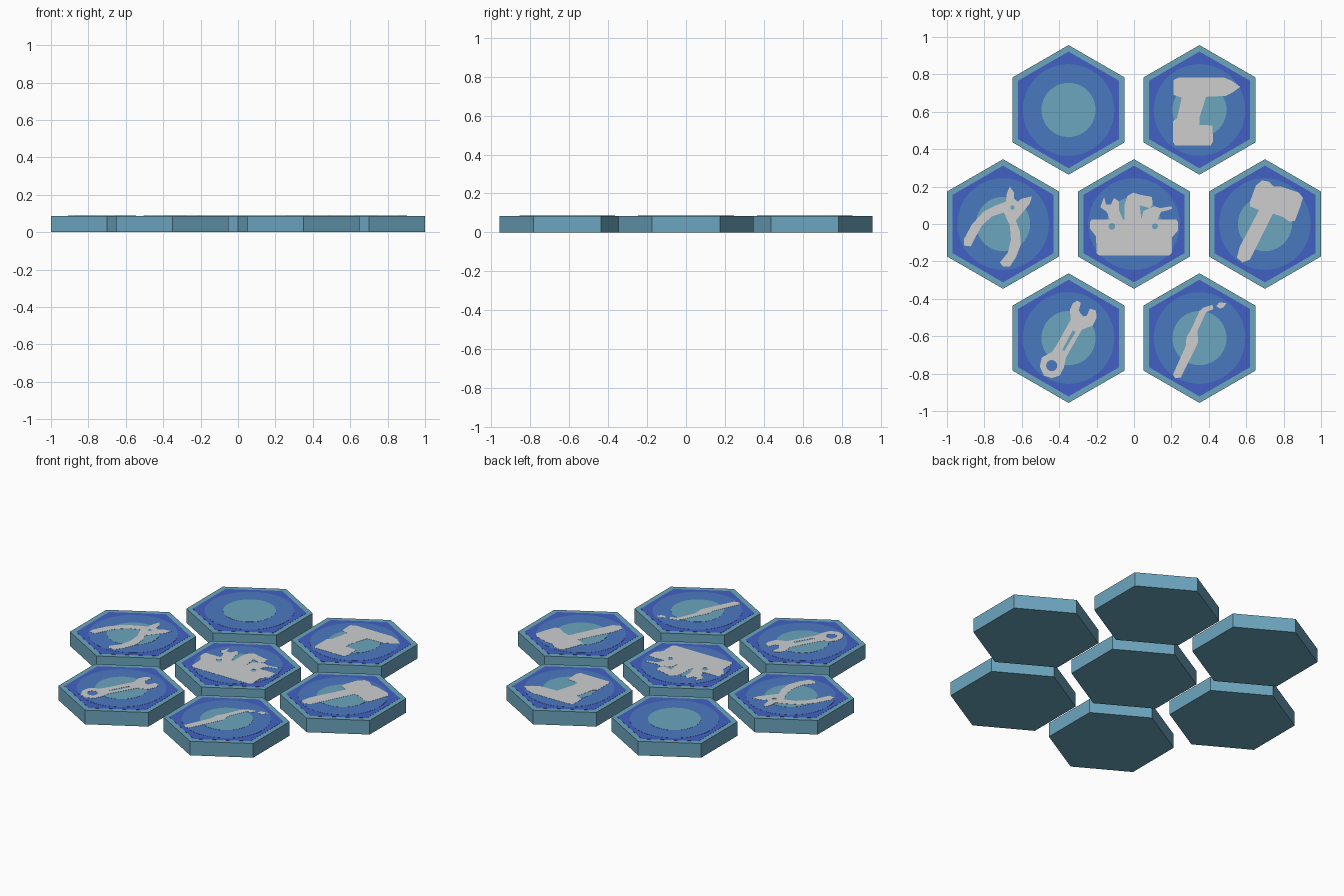
import bpy, math

if "Cube" in bpy.data.objects:
    bpy.data.objects.remove(bpy.data.objects["Cube"])

TOP = 0.085      # height of the tile bodies
STEP = 0.0008    # thickness of each painted plate


def material(name, r, g, b):
    lin = [(c / 255 / 12.92) if c < 10 else ((c / 255 + 0.055) / 1.055) ** 2.4 for c in (r, g, b)]
    m = bpy.data.materials.new(name)
    m.diffuse_color = (*lin, 1)
    m.use_nodes = True
    m.node_tree.nodes["Principled BSDF"].inputs["Base Color"].default_value = m.diffuse_color
    return m


TEAL = material("teal", 108, 165, 190)
DEEP = material("deep_blue", 66, 96, 196)
MID = material("mid_blue", 74, 121, 192)
GREY = material("light_grey", 205, 206, 207)


def ring(n, r, cx=0, cy=0):
    """Regular polygon with a vertex pointing to +y."""
    return [(cx + r * math.sin(2 * math.pi * i / n), cy + r * math.cos(2 * math.pi * i / n)) for i in range(n)]


def plate(name, loops, centre, z0, z1, mat):
    """Extrude a filled outline (further loops are holes) from z0 to z1."""
    cu = bpy.data.curves.new(name, 'CURVE')
    cu.dimensions = '2D'
    cu.fill_mode = 'BOTH'
    cu.extrude = (z1 - z0) / 2
    for pts in loops:
        sp = cu.splines.new('POLY')
        sp.points.add(len(pts) - 1)
        for p, (x, y) in zip(sp.points, pts):
            p.co = (x, y, 0, 1)
        sp.use_cyclic_u = True
    tmp = bpy.data.objects.new(name + "_outline", cu)
    mesh = bpy.data.meshes.new_from_object(tmp)
    bpy.data.objects.remove(tmp)
    mesh.name = name
    mesh.materials.clear()
    mesh.materials.append(mat)
    for f in mesh.polygons:
        f.use_smooth = False
        f.material_index = 0
    ob = bpy.data.objects.new(name, mesh)
    ob.location = (*centre, (z0 + z1) / 2)
    bpy.context.collection.objects.link(ob)


def icon(name, centre, loops):
    """Grey symbol, outlines given in hundredths of a unit around the tile centre."""
    loops = [[(x / 100, y / 100) for x, y in pts] for pts in loops]
    plate(name, loops, centre, TOP + 3 * STEP, TOP + 4 * STEP, GREY)


# Hexagonal tiles with painted hexagon and two discs
tiles = {"blank": (-0.35, 0.61), "drill": (0.35, 0.61), "pliers": (-0.70, 0),
         "toolbox": (0, 0), "hammer": (0.70, 0), "wrench": (-0.35, -0.61),
         "screwdriver": (0.35, -0.61)}
for name, c in tiles.items():
    plate(name + "_tile", [ring(6, 0.3464)], c, 0, TOP, TEAL)
    plate(name + "_field", [ring(6, 0.312)], c, TOP, TOP + STEP, DEEP)
    plate(name + "_outer_disc", [ring(48, 0.245)], c, TOP + STEP, TOP + 2 * STEP, MID)
    plate(name + "_inner_disc", [ring(40, 0.145)], c, TOP + 2 * STEP, TOP + 3 * STEP, TEAL)

# Power drill
icon("drill_symbol", tiles["drill"], [[
    (-14, 16), (-11, 17.3), (13, 17.3), (17.5, 15.5), (21.8, 12.3), (18, 9.5), (14, 7.5),
    (3.5, 7), (2, 2), (0, -4), (0, -8), (7, -8.3), (7.2, -17), (6, -19), (-13, -19),
    (-14.2, -17), (-14.2, -6), (-12, -4.5), (-9.5, 6.5), (-13.8, 8)]])

# Pliers with pivot hole
icon("pliers_symbol", tiles["pliers"], [[
    (-21, -8.3), (-16.7, -0.3), (-10.3, 6.7), (-3.9, 9.9), (1.5, 12), (2, 16.3), (3.6, 20),
    (5.8, 16.9), (5.8, 13.6), (7.9, 12), (10, 13.6), (15.4, 14.7), (14.3, 11), (10, 5.6),
    (6.8, 1.9), (9, -4), (9.5, -11), (6.8, -17.9), (3.6, -22.7), (0, -22.7), (-1.7, -20.6),
    (2.6, -15.2), (4.2, -8.3), (3.6, -0.8), (0.4, 6.2), (-6, 4), (-11.3, -0.8),
    (-14.6, -6.7), (-17.2, -12), (-21, -11.5)], ring(10, 1.2, 5, 8.8)])

# Hammer
icon("hammer_symbol", tiles["hammer"], [[
    (-4.8, 20.6), (-1.6, 23.3), (2.1, 22.7), (4.8, 20), (8.6, 20), (18, 16.9), (20.3, 14),
    (18.7, 8.8), (16, 1.6), (13, 1.3), (9.6, 3.8), (4.3, 5.6), (-8, -19), (-12, -20.6),
    (-15, -18), (-13.4, -12), (-7, 0), (-3.2, 7.5), (-8, 9.5), (-8, 12)]])

# Spanner with ring hole and shaft slot
icon("wrench_symbol", tiles["wrench"], [[
    (-14.3, -10.4), (-9, -7.5), (-6.5, -4), (1.2, 9.9), (0.7, 15.2), (2.3, 18.5), (4.4, 20),
    (6.6, 19), (5.5, 14.7), (7.6, 11.5), (9.8, 12), (11.4, 15.8), (14.6, 14.7), (15.1, 11),
    (13, 6.7), (7.1, 4.5), (-1.4, -10.4), (-2.5, -15.8), (-4.7, -20), (-9, -21.4),
    (-13.2, -20), (-15.4, -15.2)], ring(16, 3, -9, -14.7),
    [(-3.6, -6.7), (-2, -6.5), (3.8, 3.3), (2.2, 4.2)]])

# Screwdriver with separate tip
icon("screwdriver_symbol", tiles["screwdriver"], [[
    (-14.2, -19.5), (-7.2, -4), (-7, 0.5), (-4.5, 4.5), (0, 14.5), (2, 16.3), (7, 17.8),
    (7.4, 15.5), (3.5, 13.8), (-1, 4), (-0.8, -2.5), (-3, -7), (-9.9, -21), (-13, -21.5)],
    [(9, 17), (10.5, 19), (14.5, 18.8), (13, 16.5), (11, 15.8)]])

# Toolbox with the tools standing in it
box = tiles["toolbox"]
icon("toolbox_symbol", box, [[
    (-23.5, 1.3), (-22.5, 2.4), (22.5, 2.4), (23.5, 1.3), (23.5, -3.5), (20.3, -7.2),
    (20.3, -15.5), (18.7, -16.9), (-18.5, -16.9), (-20, -15.8), (-20.3, -6.7), (-23.5, -2.4)],
    ring(12, 1.8, -11.8, -1.3), ring(12, 1.6, 11.2, -1.3)])
icon("toolbox_wrench", box, [[
    (-16, 14.5), (-15, 10.5), (-12.3, 10.5), (-10.7, 14), (-8, 12), (-8, 7.5), (-6, 2.4),
    (-13, 2.4), (-14.5, 6.5), (-18, 9)]])
icon("toolbox_hammer", box, [[
    (-5, 10.5), (-3.5, 15), (-0.5, 16.8), (3, 15.7), (9.6, 14.5), (10, 10.5), (8.5, 8.5),
    (3, 10), (4, 2.4), (-5, 2.4)]])
icon("toolbox_pliers", box, [[
    (5, 7), (11, 9.5), (14, 8.5), (20.3, 9.5), (20.3, 8), (14.5, 6.5), (12.5, 2.4), (4, 2.4)]])
